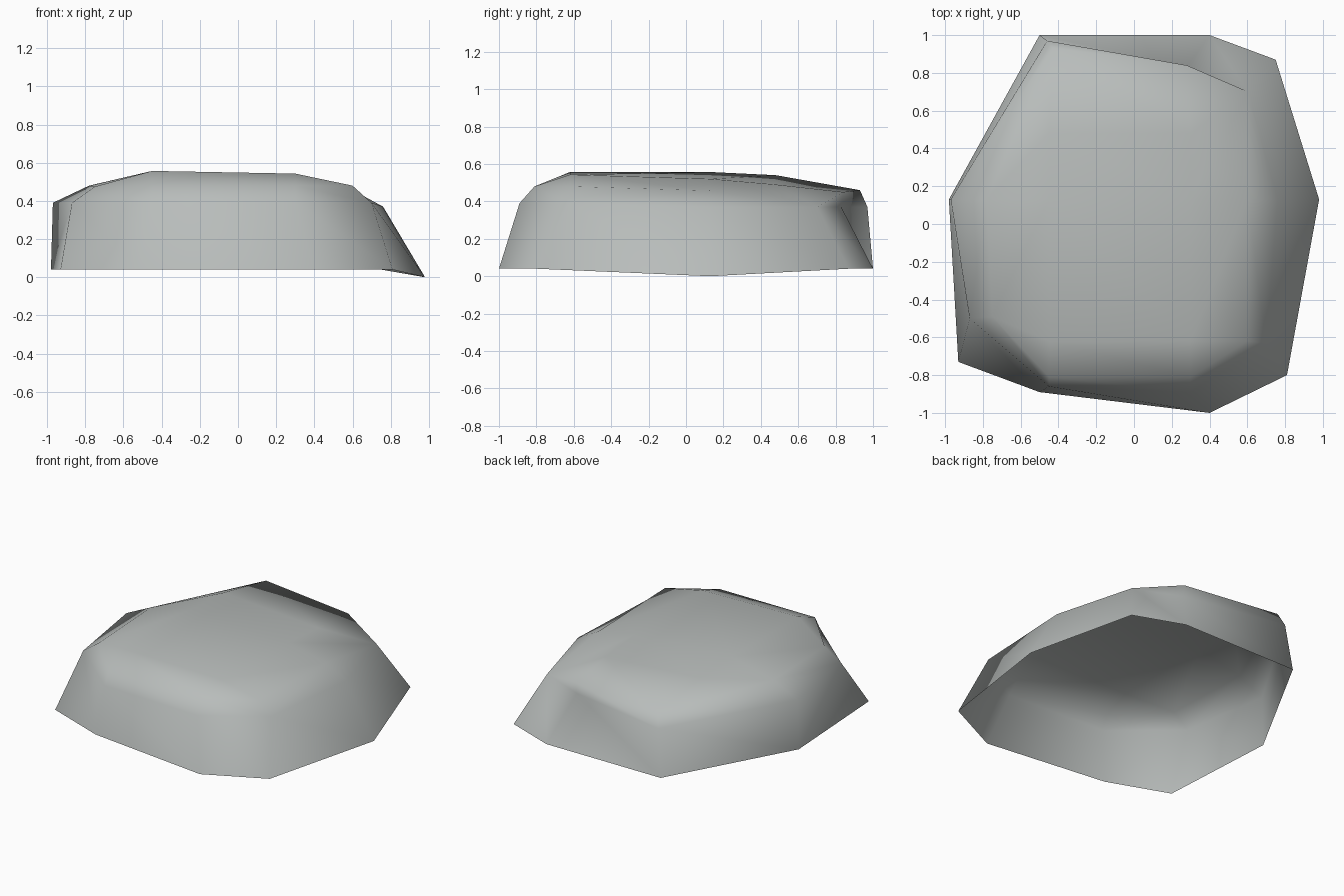
import bpy, bmesh

if "Cube" in bpy.data.objects:
    bpy.data.objects.remove(bpy.data.objects["Cube"])

# Cross-section rings of the rock shell, bottom to top, nine points each,
# starting back left and running clockwise seen from above
base = [(-.5, 1, .04), (.4, 1, .04), (.75, .87, .04), (.98, .13, 0), (.81, -.8, .04),
        (.4, -1, .04), (-.5, -.89, .04), (-.93, -.73, .04), (-.98, .13, .04)]
shoulder = [(-.46, .97, .37), (.28, .83, .37), (.605, .7, .37), (.76, .13, .37), (.7, -.63, .39),
            (.3, -.89, .39), (-.45, -.86, .39), (-.87, -.5, .39), (-.97, .13, .39)]
rim = [(-.43, .93, .46), (.28, .84, .45), (.605, .7, .37), (.6, .13, .457), (.6, -.62, .48),
       (.3, -.81, .48), (-.45, -.81, .48), (-.75, -.49, .475), (-.78, .13, .48)]

# Six plateau points; some are shared by two rim points
bl, br, mr, fr, fl, ml = [(-.45, .48, .54), (.3, .48, .49), (.3, .13, .52),
                          (.3, -.62, .543), (-.45, -.62, .557), (-.45, .13, .557)]

bm = bmesh.new()
rings = [[bm.verts.new(p) for p in ring] for ring in (base, shoulder, rim)]
top = {p: bm.verts.new(p) for p in (bl, br, mr, fr, fl, ml)}
rings.append([top[p] for p in (bl, br, br, mr, fr, fr, fl, fl, ml)])

# Bridge neighbouring rings, splitting the most twisted panels along a crease
creased = {(0, 7), (1, 3)}
for level, (low, high) in enumerate(zip(rings, rings[1:])):
    for i in range(9):
        j = (i + 1) % 9
        if (level, i) in creased:
            bm.faces.new((low[i], low[j], high[i]))
            bm.faces.new((low[j], high[j], high[i]))
        else:
            bm.faces.new(list(dict.fromkeys([low[i], low[j], high[j], high[i]])))

# Plateau; the underside stays open
for quad in ((bl, br, mr, ml), (ml, mr, fr, fl)):
    bm.faces.new([top[p] for p in quad])

# Shoulder and rim meet in one point at the back right corner
bmesh.ops.remove_doubles(bm, verts=bm.verts[:], dist=.001)
bmesh.ops.recalc_face_normals(bm, faces=bm.faces[:])
if sum(f.normal.z for f in bm.faces) < 0:
    bmesh.ops.reverse_faces(bm, faces=bm.faces[:])
for f in bm.faces:
    f.smooth = True

mesh = bpy.data.meshes.new("rock_shell")
bm.to_mesh(mesh)
bm.free()

# Dark stone grey
stone = bpy.data.materials.new("stone")
stone.diffuse_color = (.48, .505, .495, 1)
stone.use_nodes = True
stone.node_tree.nodes["Principled BSDF"].inputs["Base Color"].default_value = stone.diffuse_color
mesh.materials.append(stone)
bpy.context.collection.objects.link(bpy.data.objects.new("rock_shell", mesh))
